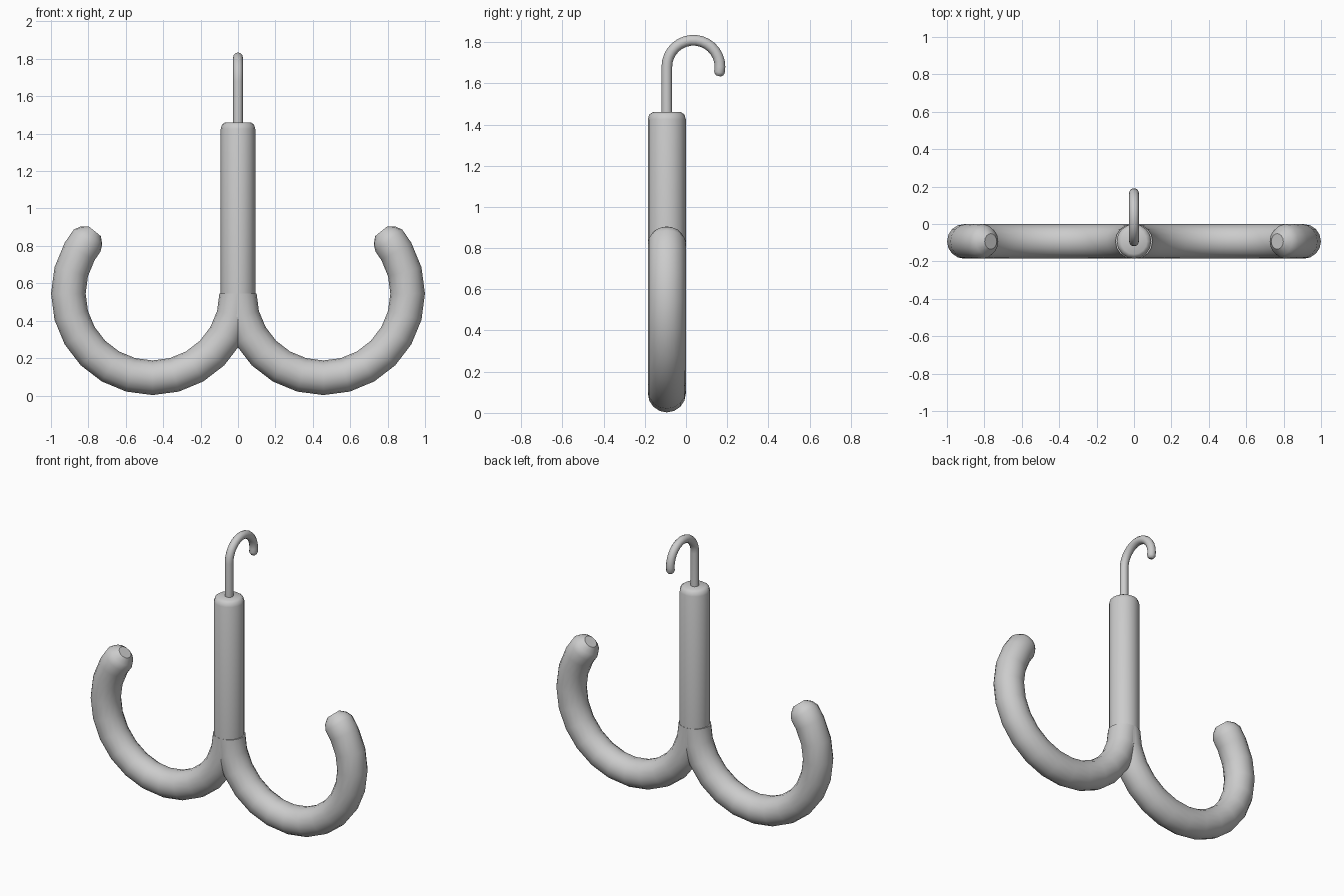
import bpy, bmesh
from math import sin, cos, pi, radians
from mathutils import Vector

cube = bpy.data.objects.get("Cube")
if cube:
    bpy.data.objects.remove(cube)

grey = bpy.data.materials.new("plain grey")
grey.use_nodes = True
GREY = (0.6, 0.6, 0.6, 1)
grey.diffuse_color = GREY
grey.node_tree.nodes["Principled BSDF"].inputs["Base Color"].default_value = GREY

Y = -0.093      # depth of the shaft and arms
R = 0.0925      # thickness of the shaft and arms
DOME = [(0.38, 0.82), (0.7, 0.45)]   # rounded end: (advance, radius) in tube radii


def tube(name, stations, sides=16):
    """Loft rings through (centre, tangent, side axis, radius) and close both ends."""
    bm = bmesh.new()
    rings = []
    for centre, tangent, side, radius in stations:
        other = tangent.cross(side)
        rings.append([bm.verts.new(centre + radius * (cos(a) * side + sin(a) * other))
                      for a in (2 * pi * i / sides for i in range(sides))])
    for low, high in zip(rings, rings[1:]):
        for i in range(sides):
            j = (i + 1) % sides
            bm.faces.new((low[i], low[j], high[j], high[i]))
    bm.faces.new(rings[0])
    bm.faces.new(rings[-1])
    bmesh.ops.recalc_face_normals(bm, faces=bm.faces)
    mesh = bpy.data.meshes.new(name)
    bm.to_mesh(mesh)
    bm.free()
    mesh.materials.append(grey)
    obj = bpy.data.objects.new(name, mesh)
    bpy.context.collection.objects.link(obj)
    bpy.ops.object.select_all(action='DESELECT')
    obj.select_set(True)
    bpy.context.view_layer.objects.active = obj
    bpy.ops.object.shade_smooth_by_angle(angle=radians(40))
    return obj


def rounded(stations):
    """Add the rounded end after the last station."""
    centre, tangent, side, radius = stations[-1]
    return stations + [(centre + tangent * radius * d, tangent, side, radius * r)
                       for d, r in DOME]


X, UP, DEPTH = Vector((1, 0, 0)), Vector((0, 0, 1)), Vector((0, 1, 0))

# Shaft with a bevelled top
tube("shaft", [(Vector((0, Y, z)), UP, X, r) for z, r in
               [(0.42, R * 0.98), (0.54, R), (1.425, R), (1.449, R * 0.92), (1.46, R * 0.74)]])

# Two curled arms sweeping down and out from the shaft
for name, sign in (("left_arm", 1), ("right_arm", -1)):
    arm = []
    for deg in [*range(0, 211, 15), 219]:
        a = radians(deg)
        arm.append((Vector((sign * (0.457 - 0.45 * cos(a)), Y, 0.545 - 0.45 * sin(a))),
                    Vector((sign * sin(a), 0, -cos(a))), DEPTH, R))
    tube(name, rounded(arm))

# Thin hanging hook bending towards the back
r = 0.026
hook = [(Vector((0, Y, 1.44)), UP, X, r)]
for deg in range(0, 193, 12):
    a = radians(deg)
    hook.append((Vector((0, Y + 0.129 * (1 - cos(a)), 1.68 + 0.129 * sin(a))),
                 Vector((0, sin(a), cos(a))), X, r))
tube("hanging_hook", rounded(hook), sides=12)
